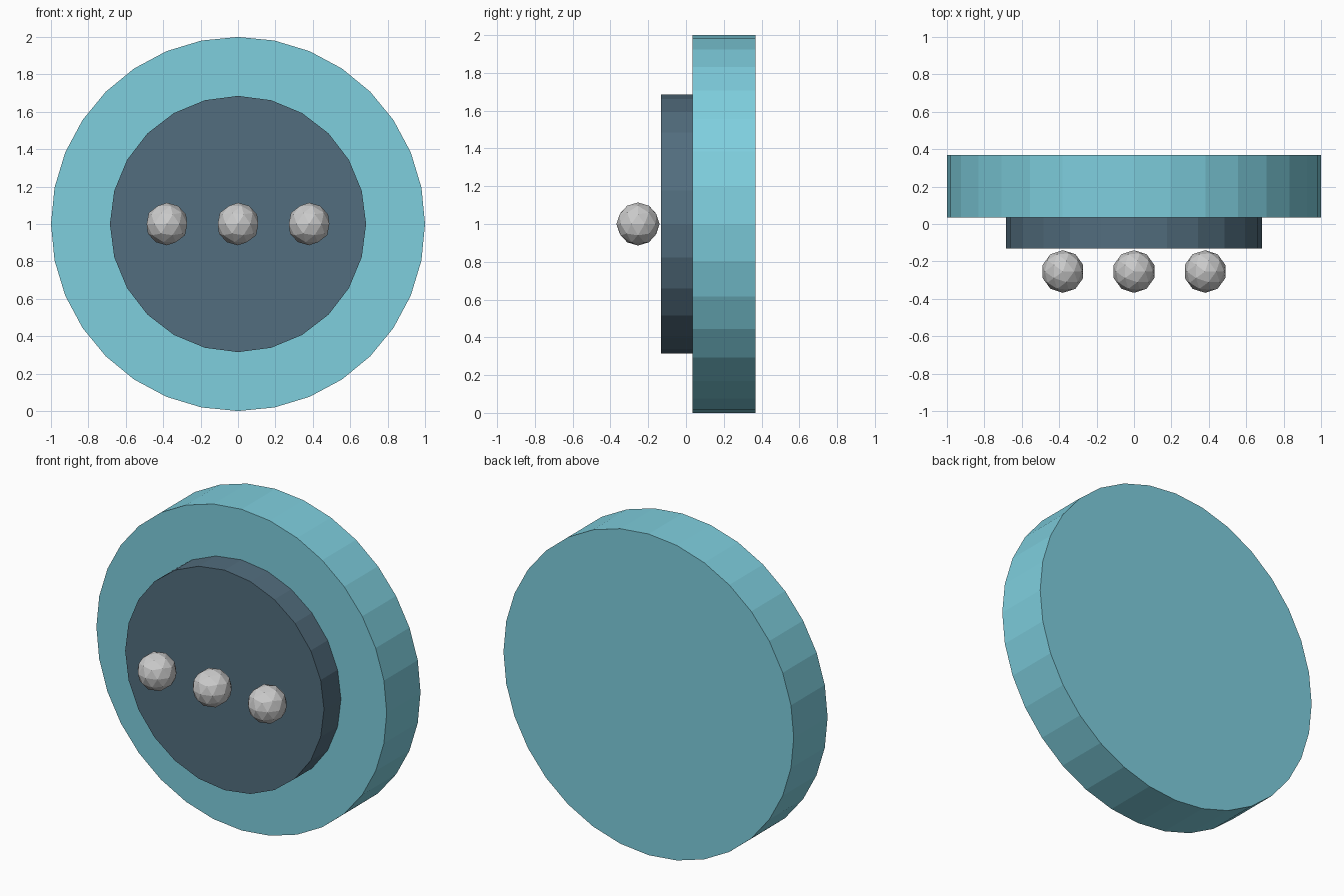
import bpy
from math import radians

cube = bpy.data.objects.get("Cube")
if cube:
    bpy.data.objects.remove(cube, do_unlink=True)


def material(name, rgb):
    mat = bpy.data.materials.new(name)
    mat.use_nodes = True
    color = (*rgb, 1)
    mat.diffuse_color = color
    mat.node_tree.nodes["Principled BSDF"].inputs["Base Color"].default_value = color
    return mat


def finish(name, mat):
    obj = bpy.context.object
    obj.name = name
    obj.data.materials.append(mat)
    return obj


def disc(name, sides, radius, front, back, mat):
    """Upright flat-faced disc with its axis along y."""
    bpy.ops.mesh.primitive_cylinder_add(
        vertices=sides, radius=radius, depth=back - front,
        location=(0, (front + back) / 2, 1), rotation=(radians(90), 0, 0))
    return finish(name, mat)


teal = material("teal", (0.21, 0.62, 0.73))
slate = material("slate", (0.085, 0.155, 0.21))
grey = material("light grey", (0.6, 0.6, 0.6))

# Large back disc and the smaller raised disc in front of it
disc("back_disc", 32, 1.0, 0.035, 0.368, teal)
disc("front_disc", 24, 0.685, -0.132, 0.035, slate)

# Row of three faceted balls just in front of the discs
for name, x in (("right_ball", -0.38), ("middle_ball", 0), ("left_ball", 0.38)):
    bpy.ops.mesh.primitive_ico_sphere_add(
        subdivisions=2, radius=0.114, location=(x, -0.254, 1))
    finish(name, grey)
